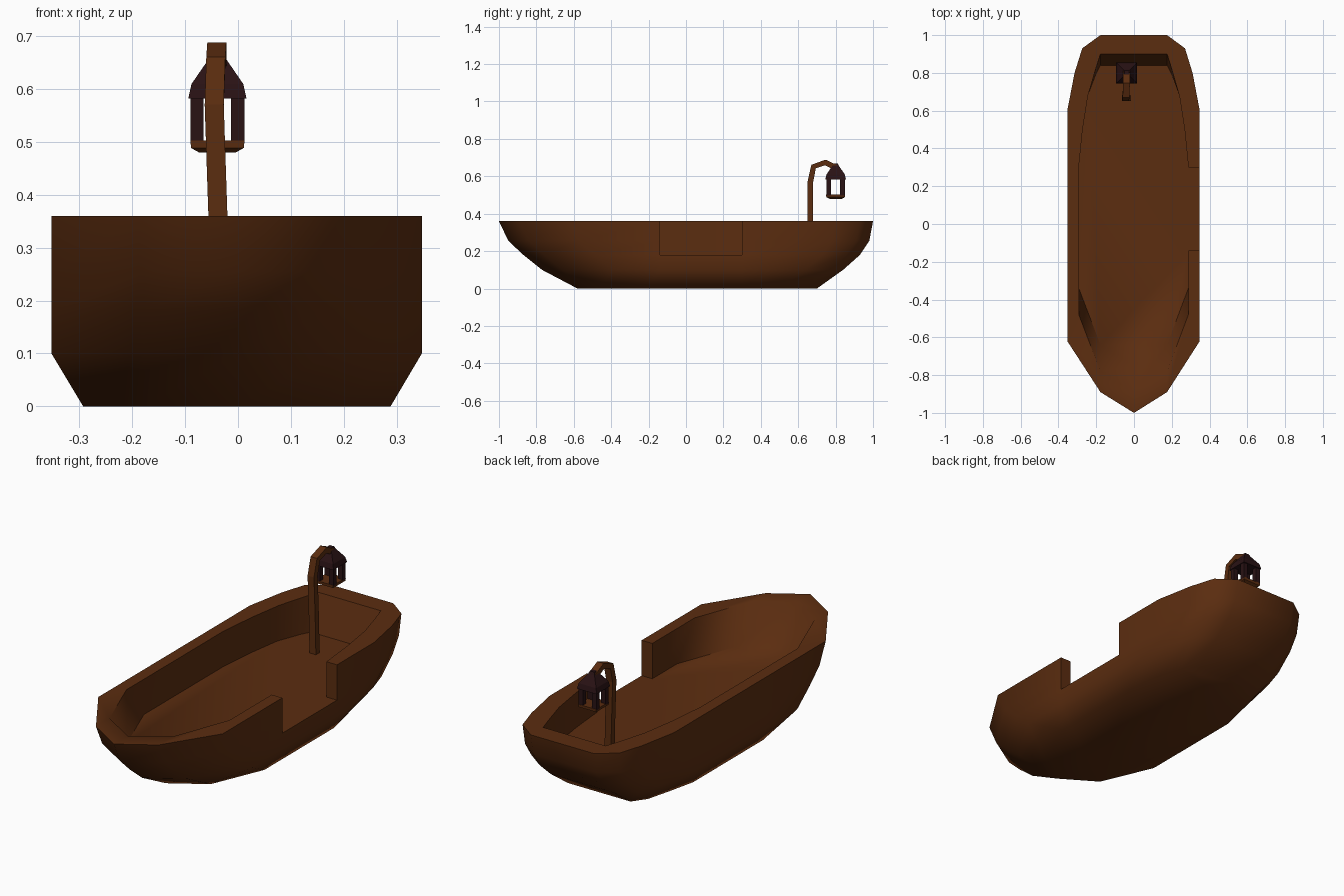
import bpy, bmesh, math
from mathutils import Vector

if "Cube" in bpy.data.objects:
    bpy.data.objects.remove(bpy.data.objects["Cube"], do_unlink=True)


def material(name, colour):
    m = bpy.data.materials.new(name)
    m.use_nodes = True
    m.diffuse_color = (*colour, 1)
    bsdf = m.node_tree.nodes["Principled BSDF"]
    bsdf.inputs["Base Color"].default_value = (*colour, 1)
    bsdf.inputs["Roughness"].default_value = 0.9
    return m


wood = material("brown wood", (0.105, 0.026, 0.005))
iron = material("dark iron", (0.022, 0.006, 0.007))


def finish(name, bm, mat, smooth=None):
    bmesh.ops.recalc_face_normals(bm, faces=bm.faces[:])
    me = bpy.data.meshes.new(name)
    bm.to_mesh(me)
    bm.free()
    me.materials.append(mat)
    ob = bpy.data.objects.new(name, me)
    bpy.context.collection.objects.link(ob)
    if smooth:
        bpy.ops.object.select_all(action='DESELECT')
        ob.select_set(True)
        bpy.context.view_layer.objects.active = ob
        bpy.ops.object.shade_smooth_by_angle(angle=math.radians(smooth))
    return ob


def loft(bm, rings, caps=True):
    rows = [[bm.verts.new(p) for p in r] for r in rings]
    n = len(rows[0])
    for a, b in zip(rows, rows[1:]):
        for i in range(n):
            j = (i + 1) % n
            bm.faces.new((a[i], a[j], b[j], b[i]))
    if caps:
        bm.faces.new(rows[0][::-1])
        bm.faces.new(rows[-1])
    return rows


# Half outlines from bow to stern; the boarding gap lies between points 3 and 4
GAP = 3
outer = [(0, -1), (.175, -.89), (.348, -.62), (.348, -.14), (.348, .30),
         (.348, .60), (.31, .80), (.27, .93), (.175, 1)]
rim = [(0, -.89), (.175, -.78), (.288, -.48), (.288, -.14), (.288, .30),
       (.268, .50), (.24, .68), (.20, .82), (.175, .90)]
floor = [(0, -.75), (.175, -.64), (.288, -.34), (.288, -.14), (.288, .30),
         (.27, .50), (.245, .67), (.20, .79), (.175, .84)]


def full_ring(half, z):
    left = [(-x * 1.015, y) for x, y in half[:0:-1]]
    return [(x, y, z) for x, y in half + left]


def hull_ring(z, bow, stern, width=1):
    """Outer outline at one height, with bow and stern drawn inward."""
    pts = []
    for i, (x, y) in enumerate(outer):
        if i < GAP:
            y = min(y + bow, -.15)
        elif i > GAP + 1:
            y = max(y - stern, .31 + .01 * i)
        pts.append((x * width if x > .2 else x, y))
    return full_ring(pts, z)


# Hull shell with the boarding gap left open above the sill
rings = [hull_ring(0, .42, .30, .83), hull_ring(.10, .23, .16),
         hull_ring(.18, .13, .07), hull_ring(.255, .05, .02),
         hull_ring(.36, 0, 0), full_ring(rim, .36), full_ring(floor, .18)]
bm = bmesh.new()
rows = [[bm.verts.new(p) for p in r] for r in rings]
n = len(rows[0])
for k in range(len(rows) - 1):
    for i in range(n):
        if i == GAP and k >= 2:
            continue
        j = (i + 1) % n
        bm.faces.new((rows[k][i], rows[k][j], rows[k + 1][j], rows[k + 1][i]))
bm.faces.new(rows[0])
bm.faces.new(rows[-1])
bm.faces.new((rows[2][GAP], rows[2][GAP + 1], rows[6][GAP + 1], rows[6][GAP]))
for i in (GAP, GAP + 1):
    bm.faces.new([rows[k][i] for k in range(2, 7)])
hull = finish("hull", bm, wood, 68)


# Lamp post: square bar swept along a hooked path
path = [Vector(p) for p in ((-.034, .665, .17), (-.038, .665, .36),
                            (-.045, .665, .57), (-.042, .682, .652),
                            (-.040, .745, .674), (-.040, .805, .645))]
sections = []
for i, p in enumerate(path):
    t = path[min(i + 1, len(path) - 1)] - path[max(i - 1, 0)]
    side = Vector((1, 0, 0)) * .018
    out = t.cross(side).normalized() * .015
    sections.append([p + side + out, p - side + out, p - side - out, p + side - out])
bm = bmesh.new()
loft(bm, sections)
finish("lamp_post", bm, wood)

# Lantern
CX, CY = -.039, .80


def square(half, z, cx=CX, cy=CY):
    return [(cx + sx * half, cy + sy * half, z)
            for sx, sy in ((-1, -1), (1, -1), (1, 1), (-1, 1))]


def stack(name, profile, mat, cx=CX, cy=CY):
    bm = bmesh.new()
    loft(bm, [square(h, z, cx, cy) for h, z in profile])
    return finish(name, bm, mat)


stack("lantern_roof", [(.055, .583), (.049, .610), (.018, .655), (.012, .668)], iron)
stack("lantern_base", [(.034, .480), (.050, .489), (.051, .503)], wood)
for sx in (-1, 1):
    for sy in (-1, 1):
        stack("lantern_corner_" + ("right", "left")[sx > 0] + ("_front", "_back")[sy > 0],
              [(.0125, .497), (.0125, .590)], iron, CX + sx * .0385, CY + sy * .0365)
